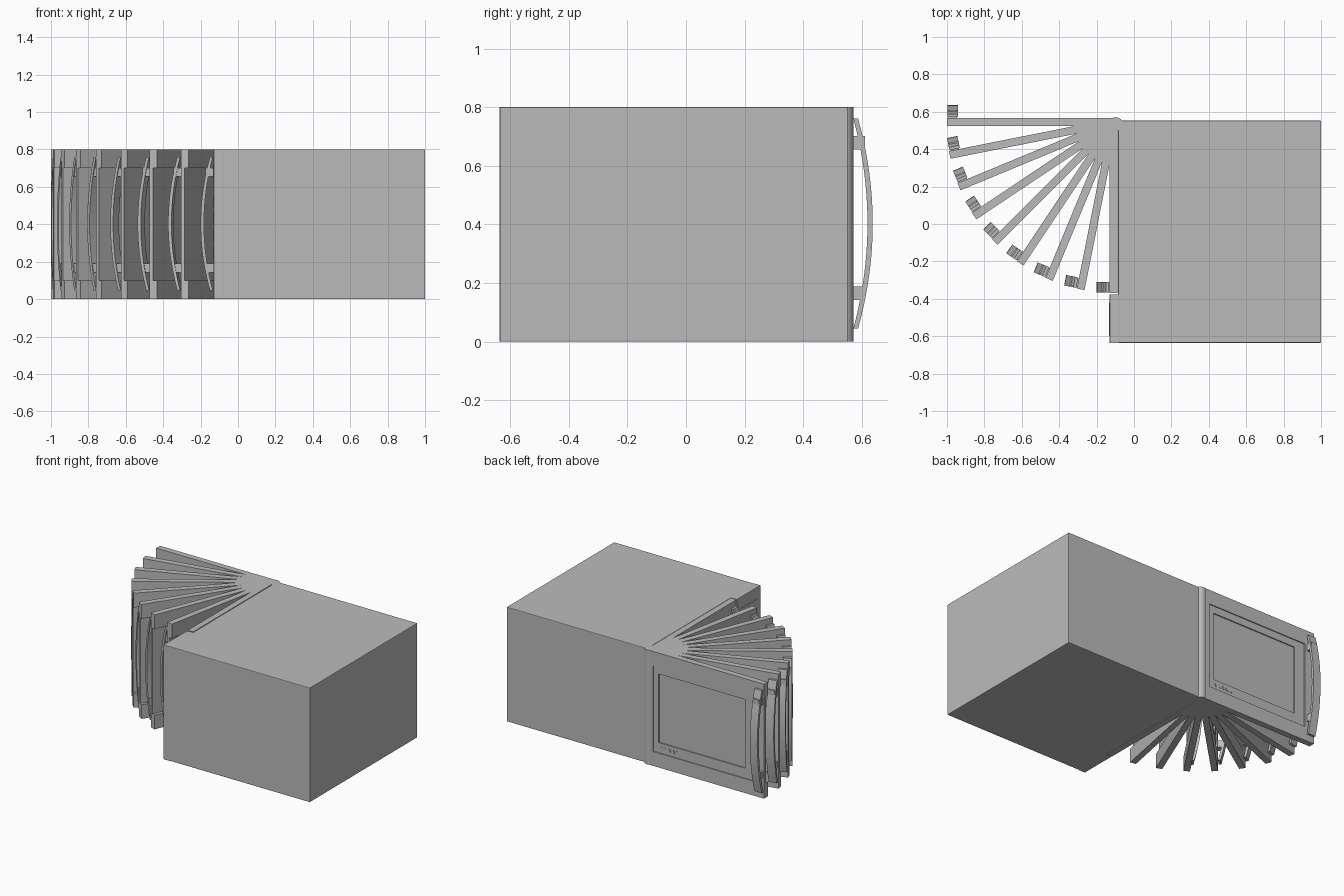
import bpy, bmesh, math
from mathutils import Matrix, Vector

cube = bpy.data.objects.get("Cube")
if cube:
    bpy.data.objects.remove(cube, do_unlink=True)

grey = bpy.data.materials.new("plain_grey")
grey.use_nodes = True
colour = (0.5, 0.5, 0.5, 1)
grey.diffuse_color = colour
grey.node_tree.nodes["Principled BSDF"].inputs["Base Color"].default_value = colour

PIVOT = Vector((-0.097, 0.534, 0))
HEIGHT = 0.8
LENGTH = 0.903            # door reach from the hinge
INNER, OUTER = -0.009, 0.033   # door faces, measured outwards from the hinge
POSITIONS = 9


def add_box(bm, lo, hi):
    lo, hi = Vector(lo), Vector(hi)
    size = hi - lo
    m = Matrix.Translation((lo + hi) / 2) @ Matrix.Diagonal((*size, 1))
    return bmesh.ops.create_cube(bm, size=1, matrix=m)["verts"]


def door_box(bm, d, n, z):
    """Box in door space: d from hinge to free end, n outwards, z up."""
    add_box(bm, (-n[1], -d[1], z[0]), (-n[0], -d[0], z[1]))


def to_mesh(bm, name):
    bmesh.ops.recalc_face_normals(bm, faces=bm.faces[:])
    mesh = bpy.data.meshes.new(name)
    bm.to_mesh(mesh)
    bm.free()
    mesh.materials.append(grey)
    return mesh


def add_object(name, mesh):
    obj = bpy.data.objects.new(name, mesh)
    bpy.context.collection.objects.link(obj)
    return obj


def box_object(name, lo, hi, bevel=0):
    bm = bmesh.new()
    add_box(bm, lo, hi)
    obj = add_object(name, to_mesh(bm, name))
    if bevel:
        mod = obj.modifiers.new("edge", "BEVEL")
        mod.width = bevel
        mod.segments = 2
    return obj


def door_mesh():
    bm = bmesh.new()
    low, high = 0.1, 0.7
    full = (INNER, OUTER)
    # Top and bottom rails, hinge stile and free-end stile
    door_box(bm, (0, LENGTH), full, (0, low))
    door_box(bm, (0, LENGTH), full, (high, HEIGHT))
    door_box(bm, (0, 0.045), full, (low, high))
    door_box(bm, (0.83, LENGTH), (0.012, OUTER), (low, high))
    # Recessed pane
    door_box(bm, (0.045, 0.83), (0.012, 0.018), (low, high))
    # Window surround, one step below the rails
    step = (0.018, 0.026)
    door_box(bm, (0.045, 0.83), step, (low, 0.17))
    door_box(bm, (0.045, 0.83), step, (0.65, high))
    door_box(bm, (0.045, 0.084), step, (0.17, 0.65))
    door_box(bm, (0.75, 0.83), step, (0.17, 0.65))
    # Small raised marks under the window
    for i in range(5):
        d = 0.1 + i * 0.03
        door_box(bm, (d, d + 0.015), (0.026, 0.029), (0.125, 0.145))
    return to_mesh(bm, "door")


def handle_mesh():
    bm = bmesh.new()
    # Bowed grip: crescent profile extruded along the door
    steps, mid, half = 20, 0.403, 0.358
    profile = []
    for sign, base, bulge in ((1, 0.02, 0.05), (-1, 0.004, 0.048)):
        for i in range(steps + 1):
            t = sign * (2 * i / steps - 1)
            profile.append((OUTER + base + bulge * (1 - t * t), mid + half * t))
    verts = [bm.verts.new((-n, -0.843, z)) for n, z in profile]
    face = bm.faces.new(verts)
    moved = bmesh.ops.extrude_face_region(bm, geom=[face])["geom"]
    bmesh.ops.translate(bm, vec=(0, -0.057, 0),
                        verts=[g for g in moved if isinstance(g, bmesh.types.BMVert)])
    # Mounting posts
    for z in (0.142, 0.655):
        door_box(bm, (0.848, 0.895), (OUTER - 0.002, OUTER + 0.043), (z, z + 0.047))
    return to_mesh(bm, "handle")


# Oven body and fixed control panel
box_object("body", (-0.085, -0.635, 0), (1, 0.553, HEIGHT), 0.004)
box_object("control_panel", (-0.13, -0.637, 0), (-0.08, -0.376, HEIGHT), 0.002)

# Display and keys on the control panel
box_object("display", (-0.133, -0.6, 0.64), (-0.128, -0.42, 0.72))
for row in range(4):
    for col in range(3):
        y, z = -0.6 + col * 0.065, 0.22 + row * 0.09
        box_object(f"key_{row}_{col}", (-0.133, y, z), (-0.128, y + 0.05, z + 0.06))

# Hinge barrel
bm = bmesh.new()
bmesh.ops.create_cone(bm, cap_ends=True, segments=32, radius1=0.037, radius2=0.037,
                      depth=HEIGHT, matrix=Matrix.Translation((0, 0, HEIGHT / 2)))
hinge = add_object("hinge", to_mesh(bm, "hinge"))
hinge.location = PIVOT

# Door and handle repeated through the swing from closed to fully open
door, handle = door_mesh(), handle_mesh()
smooth = [hinge]
for i in range(POSITIONS):
    angle = -math.pi / 2 * i / (POSITIONS - 1)
    for name, mesh in (("door", door), ("handle", handle)):
        obj = add_object(f"{name}_{i + 1}", mesh)
        obj.location = PIVOT
        obj.rotation_euler.z = angle
    smooth.append(obj)

# Smooth the curved parts, keeping sharp edges
for mesh in (hinge.data, handle):
    for p in mesh.polygons:
        p.use_smooth = True
    mesh.set_sharp_from_angle(angle=math.radians(30))
